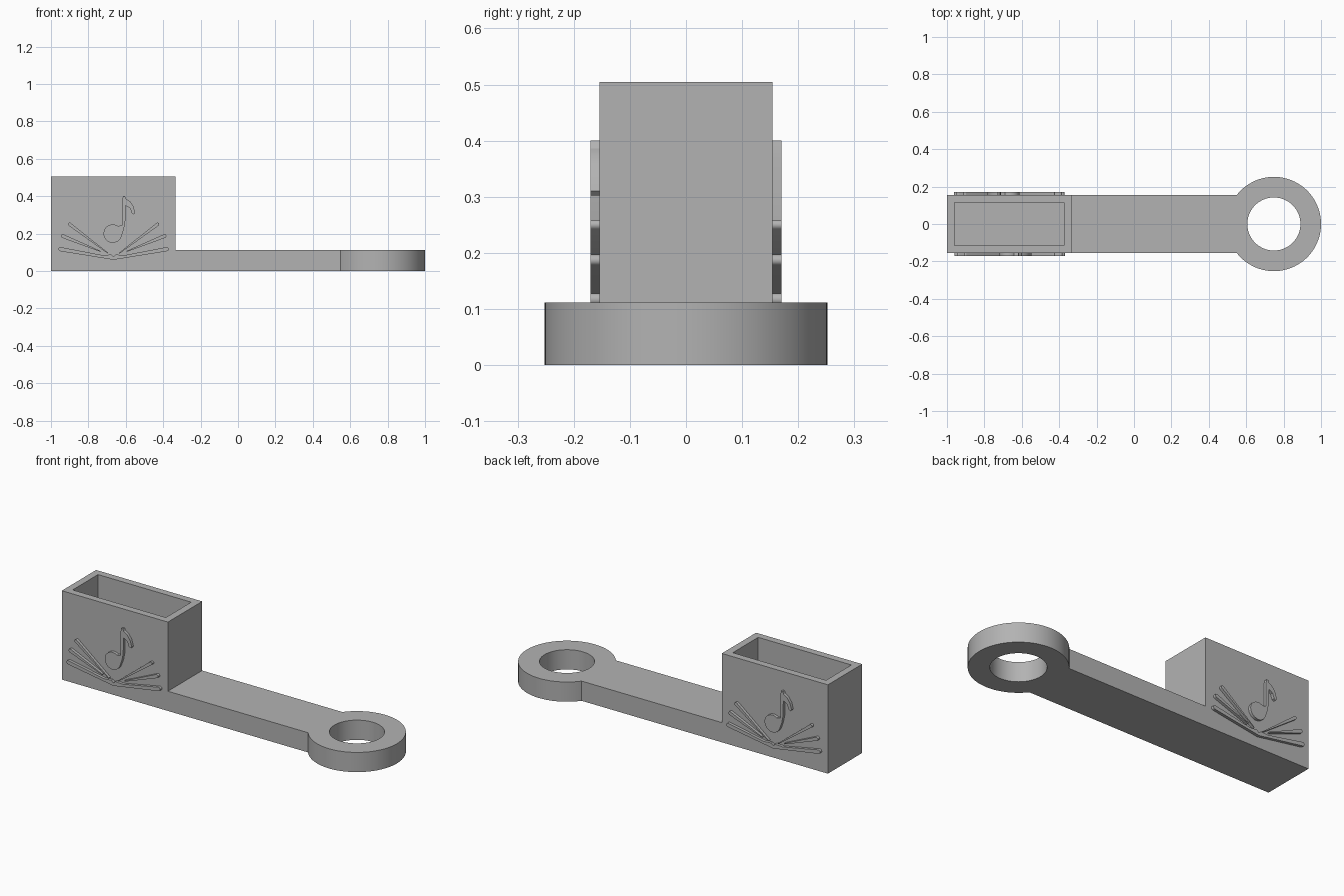
import bpy, bmesh, math
from mathutils import Matrix

cube = bpy.data.objects.get("Cube")
if cube:
    bpy.data.objects.remove(cube, do_unlink=True)

grey = bpy.data.materials.new("plain grey")
grey.use_nodes = True
grey.diffuse_color = (0.45, 0.45, 0.45, 1)
grey.node_tree.nodes["Principled BSDF"].inputs["Base Color"].default_value = (0.45, 0.45, 0.45, 1)


def slab(name, outlines, low, high, matrix=Matrix()):
    """Fill closed outlines (inner ones become holes) and extrude from low to high."""
    curve = bpy.data.curves.new(name, "CURVE")
    curve.dimensions = "2D"
    curve.fill_mode = "BOTH"
    curve.extrude = (high - low) / 2
    for pts in outlines:
        spline = curve.splines.new("POLY")
        spline.points.add(len(pts) - 1)
        for p, (x, y) in zip(spline.points, pts):
            p.co = (x, y, 0, 1)
        spline.use_cyclic_u = True
    temp = bpy.data.objects.new(name + "_curve", curve)
    bpy.context.collection.objects.link(temp)
    mesh = bpy.data.meshes.new_from_object(
        temp.evaluated_get(bpy.context.evaluated_depsgraph_get()))
    bpy.data.objects.remove(temp, do_unlink=True)
    bm = bmesh.new()
    bm.from_mesh(mesh)
    bmesh.ops.remove_doubles(bm, verts=bm.verts, dist=1e-5)
    bm.transform(matrix @ Matrix.Translation((0, 0, (low + high) / 2)))
    bmesh.ops.recalc_face_normals(bm, faces=bm.faces)
    bm.to_mesh(mesh)
    bm.free()
    mesh.materials.clear()
    mesh.materials.append(grey)
    obj = bpy.data.objects.new(name, mesh)
    bpy.context.collection.objects.link(obj)
    bpy.ops.object.select_all(action="DESELECT")
    obj.select_set(True)
    bpy.context.view_layer.objects.active = obj
    bpy.ops.object.shade_smooth_by_angle(angle=math.radians(30))
    return obj


def arc(cx, cy, r, start, end, n):
    return [(cx + r * math.cos(start + (end - start) * i / n),
             cy + r * math.sin(start + (end - start) * i / n)) for i in range(n + 1)]


def rect(x0, x1, y):
    return [(x0, -y), (x1, -y), (x1, y), (x0, y)]


def stroke(tip, root, r):
    """Bar with a round outer end that tapers towards its root."""
    a = math.atan2(tip[1] - root[1], tip[0] - root[0])
    w = r * 0.25
    side = (-math.sin(a) * w, math.cos(a) * w)
    return (arc(*tip, r, a - math.pi / 2, a + math.pi / 2, 8)
            + [(root[0] + side[0], root[1] + side[1]), (root[0] - side[0], root[1] - side[1])])


# Base plate: straight arm ending in a ring
HALF, THICK, TOP = 0.154, 0.112, 0.505
RING_X, RING_R = 0.748, 0.252
join = math.pi - math.asin(HALF / RING_R)
plate = [(-1, HALF), (-1, -HALF)] + arc(RING_X, 0, RING_R, -join, join, 72)
hole = arc(RING_X, 0, 0.142, 0, 2 * math.pi, 64)[:-1]
slab("arm_and_ring", [plate, hole], 0, THICK)

# Open box: four walls standing on the plate
slab("holder_walls", [rect(-1, -0.333, HALF), rect(-0.96, -0.374, 0.114)], THICK, TOP)

# Relief ornament, drawn around the middle of the box wall
note = (arc(-0.005, 0.2, 0.049, math.radians(55), math.radians(340), 24)
        + [(0.054, 0.22), (0.062, 0.26), (0.064, 0.35), (0.088, 0.335), (0.098, 0.308),
           (0.108, 0.302), (0.116, 0.31), (0.106, 0.345), (0.088, 0.372),
           (0.066, 0.386), (0.06, 0.4), (0.05, 0.4), (0.044, 0.37), (0.046, 0.245)])
bars = {"upper": ((0.235, 0.25), (0.03, 0.095), 0.009),
        "middle": ((0.272, 0.187), (0.07, 0.105), 0.010)}
fold = [(0, 0.06), (0.285, 0.106)] + arc(0.284, 0.117, 0.011, -1.4, 1.7, 8) \
    + [(0.06, 0.085), (0.012, 0.088), (0, 0.076)]
fold += [(-x, z) for x, z in reversed(fold[1:-1])]

upright = Matrix.Translation((-0.665, 0, 0)) @ Matrix.Rotation(math.pi / 2, 4, "X")
turn = Matrix.Translation((-1.332, 0, 0)) @ Matrix.Rotation(math.pi, 4, "Z")
for face, matrix in (("front", upright), ("back", turn @ upright)):
    slab(face + "_note", [note], HALF - 0.004, 0.17, matrix)
    slab(face + "_bottom_fold", [fold], HALF - 0.004, 0.17, matrix)
    for label, (tip, root, r) in bars.items():
        for hand, s in (("right", -1), ("left", 1)):
            pts = stroke((s * tip[0], tip[1]), (s * root[0], root[1]), r)
            slab(f"{face}_{label}_bar_{hand}", [pts], HALF - 0.004, 0.17, matrix)
